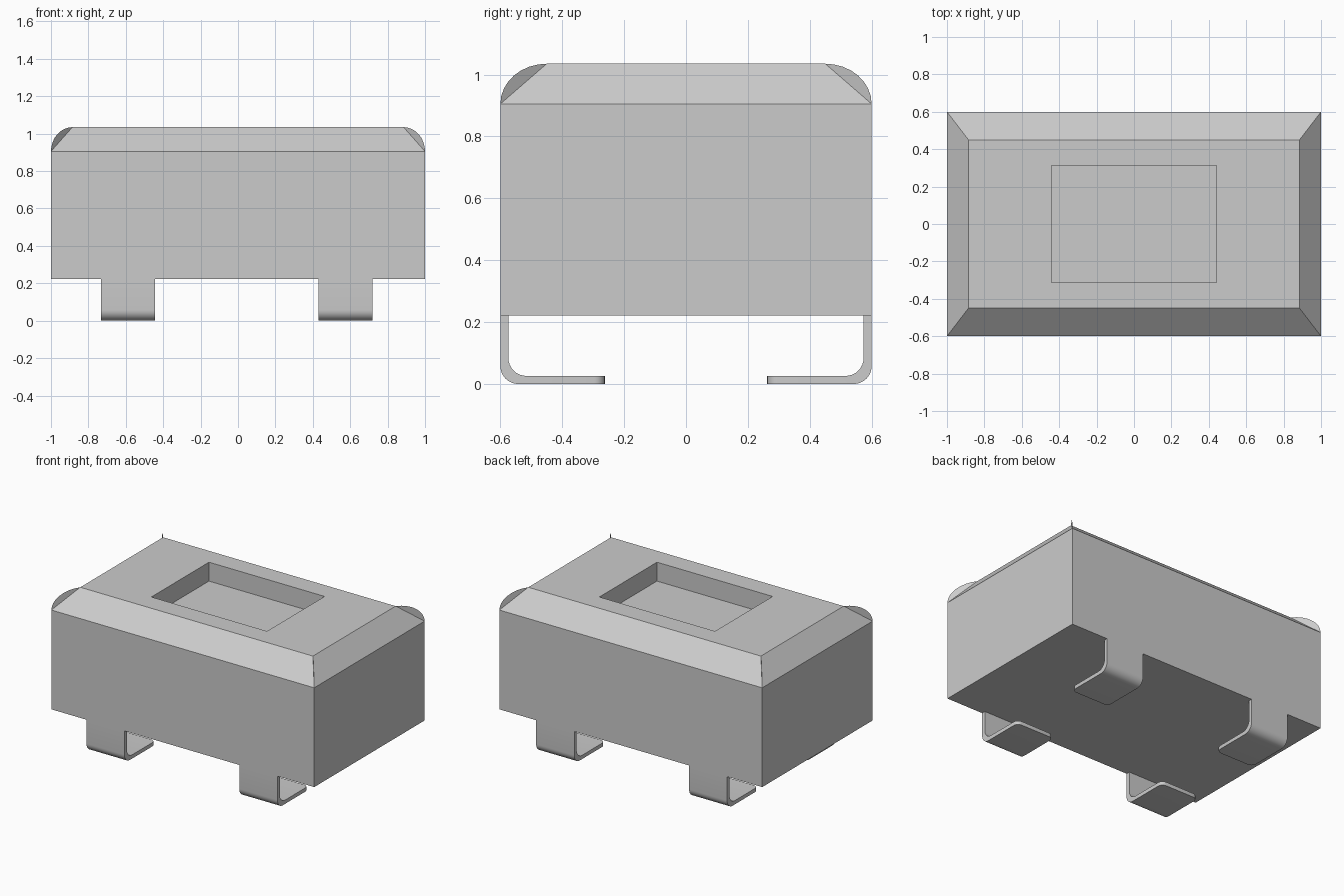
import bpy
import bmesh
from math import sin, cos, pi, radians

cube = bpy.data.objects.get("Cube")
if cube:
    bpy.data.objects.remove(cube, do_unlink=True)

grey = bpy.data.materials.new("light_grey")
grey.use_nodes = True
COLOUR = (0.6, 0.6, 0.6, 1)
grey.diffuse_color = COLOUR
grey.node_tree.nodes["Principled BSDF"].inputs["Base Color"].default_value = COLOUR

HALF_X, HALF_Y = 1.0, 0.6          # body footprint
TOP_X, TOP_Y = 0.885, 0.45         # top face inside the chamfer
BASE, SHOULDER, TOP = 0.222, 0.905, 1.035


def finish(name, bm, smooth=False):
    bmesh.ops.recalc_face_normals(bm, faces=bm.faces[:])
    mesh = bpy.data.meshes.new(name)
    bm.to_mesh(mesh)
    bm.free()
    mesh.materials.append(grey)
    obj = bpy.data.objects.new(name, mesh)
    bpy.context.collection.objects.link(obj)
    if smooth:
        bpy.ops.object.select_all(action="DESELECT")
        obj.select_set(True)
        bpy.context.view_layer.objects.active = obj
        bpy.ops.object.shade_smooth_by_angle(angle=radians(30))
    return obj


# Body: rectangular sections from the base, over the chamfer, into the pocket
bm = bmesh.new()
sections = [(HALF_X, HALF_Y, BASE), (HALF_X, HALF_Y, SHOULDER), (TOP_X, TOP_Y, TOP),
            (0.44, 0.313, TOP), (0.44, 0.313, SHOULDER)]
rings = [[bm.verts.new((sx * x, sy * y, z))
          for sx, sy in ((-1, -1), (1, -1), (1, 1), (-1, 1))] for x, y, z in sections]
for low, high in zip(rings, rings[1:]):
    for i in range(4):
        j = (i + 1) % 4
        bm.faces.new((low[i], low[j], high[j], high[i]))
bm.faces.new(rings[0][::-1])
bm.faces.new(rings[-1])
finish("body", bm)


# Corner fins: thin curved webs standing on the chamfer's diagonal edges
def corner_fin(name, sx, sy, steps=8):
    bm = bmesh.new()
    arc = []
    for i in range(steps + 1):
        a = i / steps * pi / 2
        arc.append(bm.verts.new((sx * (TOP_X + (HALF_X - TOP_X) * cos(a)),
                                 sy * (TOP_Y + (HALF_Y - TOP_Y) * cos(a)),
                                 SHOULDER + (TOP - SHOULDER) * sin(a))))
    bm.faces.new(arc)
    finish(name, bm)


# Legs: bent strips running down the wall and turning inward under the body
def bend(y, z, radius, steps=8):
    return [(y + radius * cos(i / steps * pi / 2), z - radius * sin(i / steps * pi / 2))
            for i in range(steps + 1)]


def leg(name, x0, x1, sy):
    toe, thick, radius = 0.262, 0.026, 0.058
    outer = bend(HALF_Y - radius, radius, radius)
    inner = bend(HALF_Y - thick - radius, thick + radius, radius)
    profile = ([(HALF_Y, BASE)] + outer + [(toe, 0), (toe, thick)]
               + inner[::-1] + [(HALF_Y - thick, BASE)])
    bm = bmesh.new()
    side = bm.faces.new([bm.verts.new((x0, sy * y, z)) for y, z in profile])
    strip = bmesh.ops.extrude_face_region(bm, geom=[side])
    moved = [v for v in strip["geom"] if isinstance(v, bmesh.types.BMVert)]
    bmesh.ops.translate(bm, verts=moved, vec=(x1 - x0, 0, 0))
    bmesh.ops.recalc_face_normals(bm, faces=bm.faces[:])
    # Rounded toe corners
    corners = [e for e in bm.edges
               if all(abs(abs(v.co.y) - toe) < 0.001 for v in e.verts)
               and abs(e.verts[0].co.z - e.verts[1].co.z) > 0.01]
    bmesh.ops.bevel(bm, geom=corners, offset=0.035, segments=5, profile=0.5,
                    affect="EDGES")
    finish(name, bm, smooth=True)


for sy, depth in ((-1, "front"), (1, "back")):
    for sx, side_name in ((-1, "right"), (1, "left")):
        corner_fin(f"corner_fin_{depth}_{side_name}", sx, sy)
    leg(f"leg_{depth}_right", -0.733, -0.444, sy)
    leg(f"leg_{depth}_left", 0.43, 0.72, sy)
